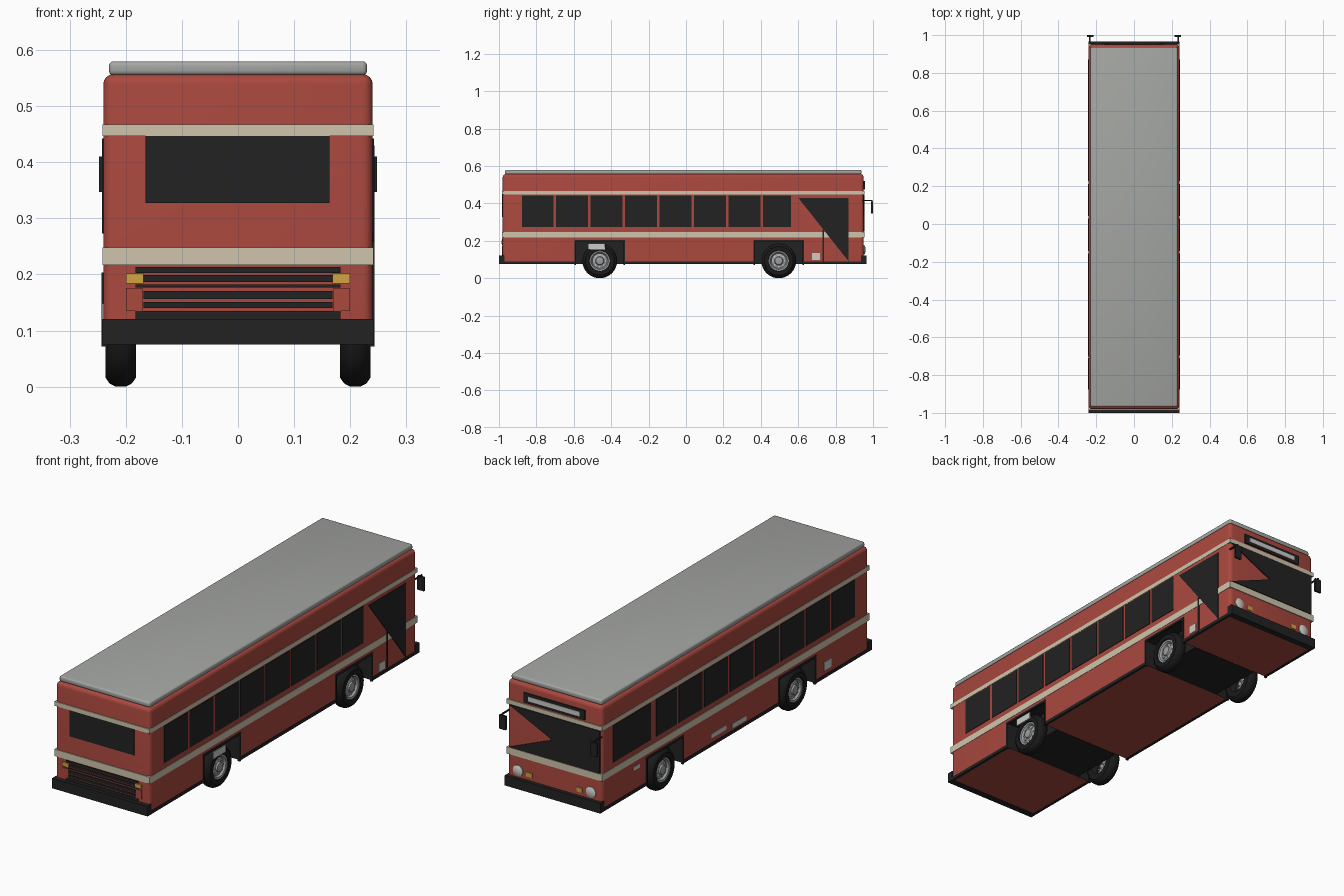
import bpy, bmesh, math
from mathutils import Matrix, Vector

if "Cube" in bpy.data.objects:
    bpy.data.objects.remove(bpy.data.objects["Cube"])


def material(name, rgb):
    m = bpy.data.materials.new(name)
    m.use_nodes = True
    m.diffuse_color = (*rgb, 1)
    bsdf = next(n for n in m.node_tree.nodes if n.type == "BSDF_PRINCIPLED")
    bsdf.inputs["Base Color"].default_value = (*rgb, 1)
    return m


RED = material("body red", (0.40, 0.065, 0.048))
CREAM = material("stripe cream", (0.62, 0.56, 0.42))
ROOF = material("roof grey", (0.37, 0.38, 0.36))
BLACK = material("trim black", (0.016, 0.016, 0.016))
TYRE = material("tyre black", (0.01, 0.01, 0.01))
STEEL = material("wheel steel", (0.33, 0.34, 0.35))
PALE = material("pale grey", (0.6, 0.6, 0.58))
AMBER = material("lamp amber", (0.65, 0.36, 0.05))


def finish(bm, name, *mats, smooth=False):
    bmesh.ops.recalc_face_normals(bm, faces=bm.faces)
    mesh = bpy.data.meshes.new(name)
    bm.to_mesh(mesh)
    bm.free()
    ob = bpy.data.objects.new(name, mesh)
    bpy.context.collection.objects.link(ob)
    for m in mats:
        mesh.materials.append(m)
    if smooth:
        bpy.ops.object.select_all(action="DESELECT")
        ob.select_set(True)
        bpy.context.view_layer.objects.active = ob
        bpy.ops.object.shade_smooth_by_angle(angle=math.radians(35))
    return ob


def box(name, mat, x, y, z, bevel=0):
    """Box from (low, high) ranges on each axis."""
    bm = bmesh.new()
    bmesh.ops.create_cube(bm, size=1)
    for v in bm.verts:
        v.co = [r[0] + (c + 0.5) * (r[1] - r[0]) for c, r in zip(v.co, (x, y, z))]
    if bevel:
        bmesh.ops.bevel(bm, geom=bm.edges[:], offset=bevel, segments=3,
                        profile=0.5, affect="EDGES")
    return finish(bm, name, mat, smooth=bool(bevel))


def prism(points, origin, depth):
    """Extrude a flat outline of 3D points by a depth vector."""
    bm = bmesh.new()
    face = bm.faces.new([bm.verts.new(Vector(p) + Vector(origin)) for p in points])
    new = bmesh.ops.extrude_face_region(bm, geom=[face])["geom"]
    bmesh.ops.translate(bm, vec=depth, verts=[v for v in new if isinstance(v, bmesh.types.BMVert)])
    return bm


def lathe(name, mat, profile, centre, side, steps=32):
    """Spin an (x, radius) profile about the x axis."""
    bm = bmesh.new()
    vs = [bm.verts.new((x * side, 0, r)) for x, r in profile]
    es = [bm.edges.new(p) for p in zip(vs, vs[1:])]
    bmesh.ops.spin(bm, geom=vs + es, cent=(0, 0, 0), axis=(1, 0, 0),
                   angle=math.tau, steps=steps)
    bmesh.ops.remove_doubles(bm, verts=bm.verts, dist=1e-5)
    bmesh.ops.translate(bm, vec=centre, verts=bm.verts)
    return finish(bm, name, mat, smooth=True)


W, BACK, FRONT, LOW, TOP = 0.24, -0.98, 0.95, 0.077, 0.557
ARCH = 0.2
WHEELS = {"rear": -0.461, "fore": 0.496}
HALF = 0.131

# Body shell: side outline with wheel notches, rounded roof and corner edges
outline = [(BACK, LOW)]
for y in WHEELS.values():
    outline += [(y - HALF, LOW), (y - HALF, ARCH), (y + HALF, ARCH), (y + HALF, LOW)]
outline += [(FRONT, LOW), (FRONT, TOP), (BACK, TOP)]
bm = prism([(-W, y, z) for y, z in outline], (0, 0, 0), (2 * W, 0, 0))


def rounded(e):
    a, b = (v.co for v in e.verts)
    at_end = all(min(abs(p.y - BACK), abs(p.y - FRONT)) < 1e-4 for p in (a, b))
    return (a.z > TOP - 1e-4 and b.z > TOP - 1e-4) or (at_end and abs(a.z - b.z) > 0.1)


bmesh.ops.bevel(bm, geom=[e for e in bm.edges if rounded(e)], offset=0.018,
                segments=4, profile=0.5, affect="EDGES")
for f in bm.faces:
    c = f.calc_center_median()
    inside = any(abs(c.y - y) < HALF + 0.001 for y in WHEELS.values())
    if inside and c.z < ARCH + 0.001 and abs(c.x) < 0.1:
        f.material_index = 1
finish(bm, "body_shell", RED, BLACK, smooth=True)

# Roof panel, stripes and bumpers
box("roof_panel", ROOF, (-0.23, 0.23), (-0.967, 0.938), (TOP - 0.002, 0.58), 0.008)
for name, z in (("upper_stripe", (0.447, 0.467)), ("lower_stripe", (0.217, 0.248))):
    box(name, CREAM, (-0.2415, 0.2415), (-0.984, 0.954), z)
box("rear_bumper", BLACK, (-0.242, 0.242), (-1.0, -0.97), (0.075, 0.121))
box("fore_bumper", BLACK, (-0.242, 0.242), (0.935, 0.966), (0.075, 0.121))

# Wheels, housings and arch trims
tyre = [(-0.027, 0.05), (-0.027, 0.077), (-0.02, 0.087), (-0.009, 0.093),
        (0.009, 0.093), (0.02, 0.087), (0.027, 0.077), (0.027, 0.056), (0.018, 0.054)]
hub = [(0.017, 0.057), (0.022, 0.054), (0.02, 0.046), (0.011, 0.04),
       (0.016, 0.023), (0.023, 0.02), (0.025, 0.012), (0.025, 0)]
for end, y in WHEELS.items():
    box(end + "_wheel_housing", BLACK, (-0.17, 0.17), (y - HALF, y + HALF), (LOW - 0.001, ARCH))
    for s, side in ((1, "left"), (-1, "right")):
        tag = f"{side}_{end}"
        centre = (s * 0.209, y, 0.093)
        lathe(tag + "_tyre", TYRE, tyre, centre, s)
        lathe(tag + "_hub", STEEL, hub, centre, s)
        for k in range(8):
            a = k * math.tau / 8
            nut = (s * 0.224, y + 0.031 * math.cos(a), 0.093 + 0.031 * math.sin(a))
            lathe(tag + "_wheel_nut", PALE, [(-0.008, 0.004), (0.002, 0.004), (0.002, 0)], nut, s, 6)
        xs = sorted((s * 0.232, s * 0.243))
        box(tag + "_arch_top", BLACK, xs, (y - HALF, y + HALF), (ARCH - 0.006, ARCH + 0.004))
        for e in (-1, 1):
            edge = y + e * HALF
            box(tag + "_arch_post", BLACK, xs, (edge - 0.004, edge + 0.004), (0.072, ARCH + 0.004))

# Dark sill strips between the arches
for s in (-1, 1):
    xs = sorted((s * 0.23, s * 0.242))
    spans = [BACK] + [y + e * HALF for y in WHEELS.values() for e in (-1, 1)] + [FRONT]
    for a, b in zip(spans[::2], spans[1::2]):
        box("sill_strip", BLACK, xs, (a, b), (0.075, 0.09))

# Side windows
PITCH = 0.1845
for s in (-1, 1):
    xs = sorted((s * 0.237, s * 0.2425))
    for k in range(8):
        left = -0.887 + k * PITCH
        a = max(left + 0.007, -0.877)
        b = min(left + PITCH - 0.007, 0.561)
        box("side_window", BLACK, xs, (a, b), (0.273, 0.442))
box("driver_window", BLACK, (-0.2425, -0.237), (0.6, 0.872), (0.273, 0.442))

# Entrance door glass and centre post
door = [(0, 0.6, 0.43), (0, 0.87, 0.43), (0, 0.87, 0.09)]
finish(prism(door, (0.238, 0, 0), (0.005, 0, 0)), "door_glass", BLACK)
box("door_post", BLACK, (0.238, 0.2435), (0.731, 0.739), (0.08, 0.26))

# Windscreen and destination box
screen = [(0.23, 0, 0.445), (-0.23, 0, 0.445), (-0.23, 0, 0.25), (0.23, 0, 0.25), (0.01, 0, 0.34)]
finish(prism(screen, (0, 0.948, 0), (0, 0.007, 0)), "windscreen", BLACK)
box("sign_frame", BLACK, (-0.155, 0.155), (0.94, 0.956), (0.475, 0.52))
box("sign_panel", PALE, (-0.13, 0.13), (0.95, 0.958), (0.487, 0.508))

# Rear window and grille slats
box("rear_window", BLACK, (-0.165, 0.163), (-0.984, -0.975), (0.327, 0.447))
slats = [(0.183, 0.203, 0.213), (0.168, 0.187, 0.199), (0.183, 0.177, 0.182),
         (0.168, 0.156, 0.171), (0.168, 0.140, 0.151), (0.183, 0.121, 0.135)]
for half, lo, hi in slats:
    box("grille_slat", BLACK, (-half, half), (-0.984, -0.975), (lo, hi))

# Lamps and mirrors on both sides
for s, side in ((1, "left"), (-1, "right")):
    box(side + "_tail_indicator", AMBER, sorted((s * 0.168, s * 0.2)), (-0.987, -0.97), (0.184, 0.202))
    box(side + "_tail_lamp", RED, sorted((s * 0.17, s * 0.2)), (-0.984, -0.97), (0.135, 0.176))
    box(side + "_fore_indicator", AMBER, sorted((s * 0.112, s * 0.142)), (0.94, 0.954), (0.138, 0.158))
    lamp = lathe(side + "_headlamp", PALE, [(-0.01, 0.025), (0.004, 0.025), (0.008, 0.017), (0.01, 0)],
                 (0, 0, 0), 1, 20)
    lamp.data.transform(Matrix.Translation((s * 0.185, 0.95, 0.152)) @ Matrix.Rotation(math.pi / 2, 4, "Z"))
    box(side + "_mirror_arm", BLACK, sorted((s * 0.231, s * 0.237)), (0.94, 0.998), (0.413, 0.419))
    box(side + "_mirror", BLACK, sorted((s * 0.215, s * 0.248)), (0.99, 1.0), (0.347, 0.41))
    box(side + "_mirror_stem", BLACK, sorted((s * 0.231, s * 0.237)), (0.992, 0.998), (0.4, 0.419))

# Pale access plates low on the sides: side, y range, z range
plates = [(1, (0.674, 0.716), (0.097, 0.134)), (1, (-0.524, -0.433), (0.155, 0.187)),
          (-1, (0.055, 0.16), (0.112, 0.132)), (-1, (-0.09, 0.01), (0.1, 0.12)),
          (-1, (-0.705, -0.655), (0.11, 0.148)), (-1, (0.68, 0.725), (0.178, 0.194))]
for s, y, z in plates:
    box("access_plate", PALE, sorted((s * 0.237, s * 0.2425)), y, z)
